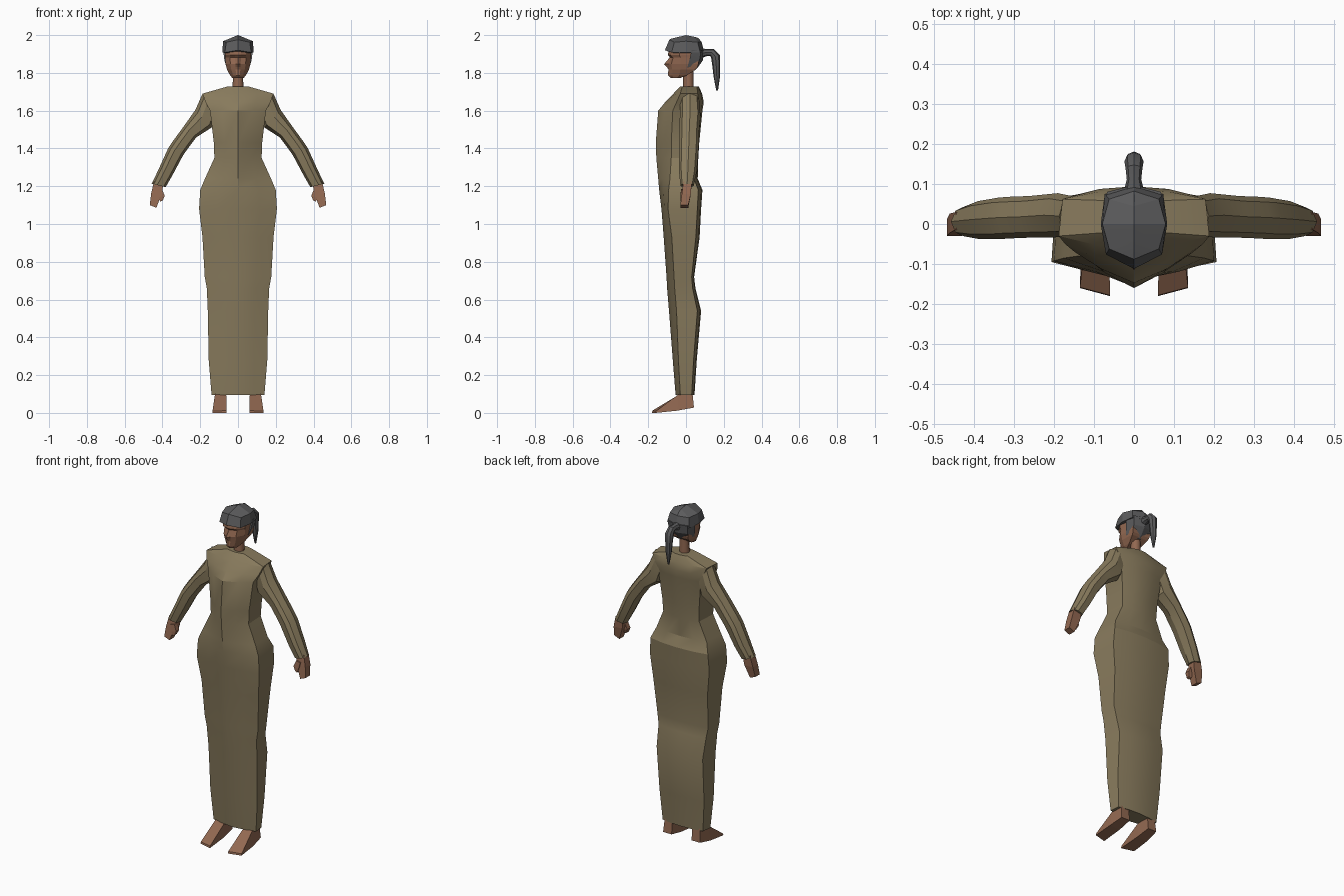
import bpy, bmesh, math
from mathutils import Vector


def material(name, rgb):
    m = bpy.data.materials.new(name)
    m.diffuse_color = (*rgb, 1)
    return m


CLOTH = material("olive_cloth", (0.245, 0.195, 0.108))
SKIN = material("brown_skin", (0.29, 0.14, 0.083))
HAIR = material("grey_hair", (0.105, 0.105, 0.108))


def loft(name, rings, mat, smooth=0, caps=True):
    """Skin closed rings of equal length into one mesh."""
    bm = bmesh.new()
    rows = [[bm.verts.new(p) for p in ring] for ring in rings]
    n = len(rows[0])
    for a, b in zip(rows, rows[1:]):
        for i in range(n):
            j = (i + 1) % n
            bm.faces.new((a[i], a[j], b[j], b[i]))
    if caps:
        bm.faces.new(rows[0])
        bm.faces.new(rows[-1])
    bmesh.ops.remove_doubles(bm, verts=bm.verts, dist=0.0004)
    bmesh.ops.recalc_face_normals(bm, faces=bm.faces)
    me = bpy.data.meshes.new(name)
    bm.to_mesh(me)
    bm.free()
    me.materials.append(mat)
    ob = bpy.data.objects.new(name, me)
    bpy.context.collection.objects.link(ob)
    if smooth:
        bpy.ops.object.select_all(action='DESELECT')
        ob.select_set(True)
        bpy.context.view_layer.objects.active = ob
        bpy.ops.object.shade_smooth_by_angle(angle=math.radians(smooth))
    return ob


def sym(half):
    """Close a half ring (front centre to back centre) by mirroring in x."""
    return half + [(-x, y, z) for x, y, z in reversed(half[1:-1])]


def mix(a, b, t):
    return a + (b - a) * t


# Dress: height, half width, front centre, front corner, back corner, back centre
DRESS = [
    (0.095, 0.140, -0.055, -0.030, 0.030, 0.045),
    (0.28, 0.155, -0.070, -0.040, 0.040, 0.057),
    (0.54, 0.160, -0.090, -0.050, 0.060, 0.080),
    (0.66, 0.165, -0.100, -0.060, 0.035, 0.050),
    (0.72, 0.176, -0.103, -0.063, 0.030, 0.043),
    (0.93, 0.188, -0.118, -0.075, 0.052, 0.072),
    (1.08, 0.206, -0.130, -0.095, 0.060, 0.080),
    (1.18, 0.200, -0.142, -0.092, 0.065, 0.087),
    (1.24, 0.175, -0.147, -0.085, 0.042, 0.062),
    (1.35, 0.125, -0.157, -0.078, 0.045, 0.065),
    (1.43, 0.128, -0.160, -0.078, 0.050, 0.070),
    (1.60, 0.148, -0.147, -0.070, 0.062, 0.087),
    (1.645, 0.172, -0.110, -0.050, 0.068, 0.094),
    (1.69, 0.188, -0.067, -0.030, 0.062, 0.085),
    (1.728, 0.055, -0.030, -0.020, 0.058, 0.068),
]
loft("dress", [sym([(0, yf, z), (0.55 * w, mix(yf, yfc, 0.45), z), (w, yfc, z),
                    (0.95 * w, ybc, z), (0.5 * w, mix(yb, ybc, 0.25), z), (0, yb, z)])
               for z, w, yf, yfc, ybc, yb in DRESS], CLOTH, 22)

# Sleeve sections: outer x z, inner x z, centre y, half depth
SLEEVE = [
    (0.187, 1.692, 0.110, 1.600, 0.020, 0.050),
    (0.225, 1.605, 0.138, 1.512, 0.022, 0.055),
    (0.285, 1.520, 0.222, 1.458, 0.018, 0.052),
    (0.340, 1.445, 0.265, 1.400, 0.016, 0.052),
    (0.370, 1.400, 0.290, 1.365, 0.014, 0.052),
    (0.420, 1.290, 0.345, 1.262, 0.010, 0.047),
    (0.457, 1.213, 0.383, 1.195, 0.006, 0.036),
]


def sleeve_ring(s, ox, oz, ix, iz, yc, d):
    prof = [(0, 0), (0.15, -0.75), (0.4, -1), (0.85, -0.85),
            (1, 0), (0.85, 0.85), (0.4, 1), (0.15, 0.75)]
    return [(s * mix(ox, ix, t), yc + d * y, mix(oz, iz, t)) for t, y in prof]


def slab(s, ox, oz, ix, iz, y0, y1):
    return [(s * ox, y0, oz), (s * ix, y0, iz), (s * ix, y1, iz), (s * ox, y1, oz)]


for s, side in ((1, "left"), (-1, "right")):
    loft(side + "_sleeve", [sleeve_ring(s, *r) for r in SLEEVE], CLOTH, 30)
    # Hand: tapering mitt with a small thumb
    loft(side + "_hand", [slab(s, 0.445, 1.225, 0.395, 1.215, -0.014, 0.030),
                          slab(s, 0.460, 1.160, 0.404, 1.160, -0.022, 0.026),
                          slab(s, 0.467, 1.100, 0.432, 1.086, -0.030, 0.012)], SKIN)
    loft(side + "_thumb", [slab(s, 0.430, 1.180, 0.402, 1.185, -0.026, 0.004),
                           slab(s, 0.420, 1.140, 0.388, 1.150, -0.030, 0.000),
                           slab(s, 0.412, 1.118, 0.398, 1.125, -0.030, -0.010)], SKIN)
    # Foot: wedge from the ankle to the toes
    loft(side + "_foot", [
        [(s * 0.060, -0.180, 0.0), (s * 0.135, -0.160, 0.0),
         (s * 0.135, -0.158, 0.010), (s * 0.060, -0.178, 0.012)],
        [(s * 0.062, -0.045, 0.012), (s * 0.132, -0.045, 0.012),
         (s * 0.122, -0.040, 0.098), (s * 0.062, -0.045, 0.092)],
        [(s * 0.066, 0.042, 0.028), (s * 0.122, 0.042, 0.028),
         (s * 0.116, 0.034, 0.110), (s * 0.066, 0.034, 0.110)]], SKIN)

# Neck
loft("neck", [[(w * math.cos(a), 0.013 + 0.028 * math.sin(a), z)
               for a in (math.tau * k / 8 for k in range(8))]
              for z, w in ((1.70, 0.032), (1.76, 0.027), (1.84, 0.029))], SKIN, 50)

# Face: height, half width, centre front, beside the nose, cheek, side, back
FACE = [
    (1.773, 0.030, -0.082, -0.080, -0.068, -0.050, -0.030),
    (1.787, 0.042, -0.096, -0.093, -0.072, -0.035, 0.005),
    (1.818, 0.058, -0.093, -0.089, -0.073, -0.030, 0.050),
    (1.830, 0.061, -0.100, -0.090, -0.075, -0.030, 0.060),
    (1.846, 0.065, -0.116, -0.092, -0.078, -0.030, 0.065),
    (1.882, 0.068, -0.086, -0.078, -0.068, -0.030, 0.065),
    (1.894, 0.070, -0.095, -0.092, -0.080, -0.035, 0.065),
    (1.925, 0.070, -0.092, -0.088, -0.074, -0.035, 0.065),
]
loft("face", [sym([(0, yf, z), (0.22 * w, yn, z), (0.62 * w, yc, z),
                   (w, ys, z), (0.92 * w, yb, z), (0, yb, z)])
              for z, w, yf, yn, yc, ys, yb in FACE], SKIN)

# Hair cap: brim, crown edge and centre ridge
loft("hair_cap", [
    sym([(0, -0.090, 1.912), (0.055, -0.062, 1.905), (0.068, 0, 1.905),
         (0.060, 0.060, 1.905), (0, 0.080, 1.905)]),
    sym([(0, -0.112, 1.920), (0.070, -0.076, 1.908), (0.083, 0, 1.908),
         (0.073, 0.075, 1.908), (0, 0.097, 1.908)]),
    sym([(0, -0.088, 1.976), (0.062, -0.062, 1.962), (0.079, 0, 1.968),
         (0.062, 0.062, 1.962), (0, 0.082, 1.965)]),
    sym([(0, -0.078, 1.981), (0, -0.050, 1.988), (0, 0, 2.0),
         (0, 0.045, 1.991), (0, 0.066, 1.984)])], HAIR, 20, caps=False)

# Hair behind the ears: height, half width, front, back
loft("hair_back", [sym([(0, y0, z), (w, y0, z), (0.85 * w, mix(y0, y1, 0.75), z), (0, y1, z)])
                   for z, w, y0, y1 in ((1.812, 0.040, 0.010, 0.045),
                                        (1.832, 0.062, 0.008, 0.065),
                                        (1.868, 0.072, 0.018, 0.090),
                                        (1.920, 0.079, 0.030, 0.097))], HAIR, 20)

# Ponytail swept along a curved path: y, z, radius
TAIL = [(0.080, 1.905, 0.026), (0.112, 1.908, 0.018), (0.138, 1.907, 0.021),
        (0.156, 1.886, 0.024), (0.160, 1.840, 0.021), (0.163, 1.780, 0.017),
        (0.165, 1.708, 0.005)]
rings = []
for k, (y, z, r) in enumerate(TAIL):
    a, b = TAIL[max(k - 1, 0)], TAIL[min(k + 1, len(TAIL) - 1)]
    t = Vector((0, b[0] - a[0], b[1] - a[1])).normalized()
    side, up = Vector((1, 0, 0)), Vector((0, -t.z, t.y))
    rings.append([Vector((0, y, z)) + r * (side * math.cos(q) + up * math.sin(q))
                  for q in (math.tau * i / 8 for i in range(8))])
loft("ponytail", rings, HAIR, 40)
